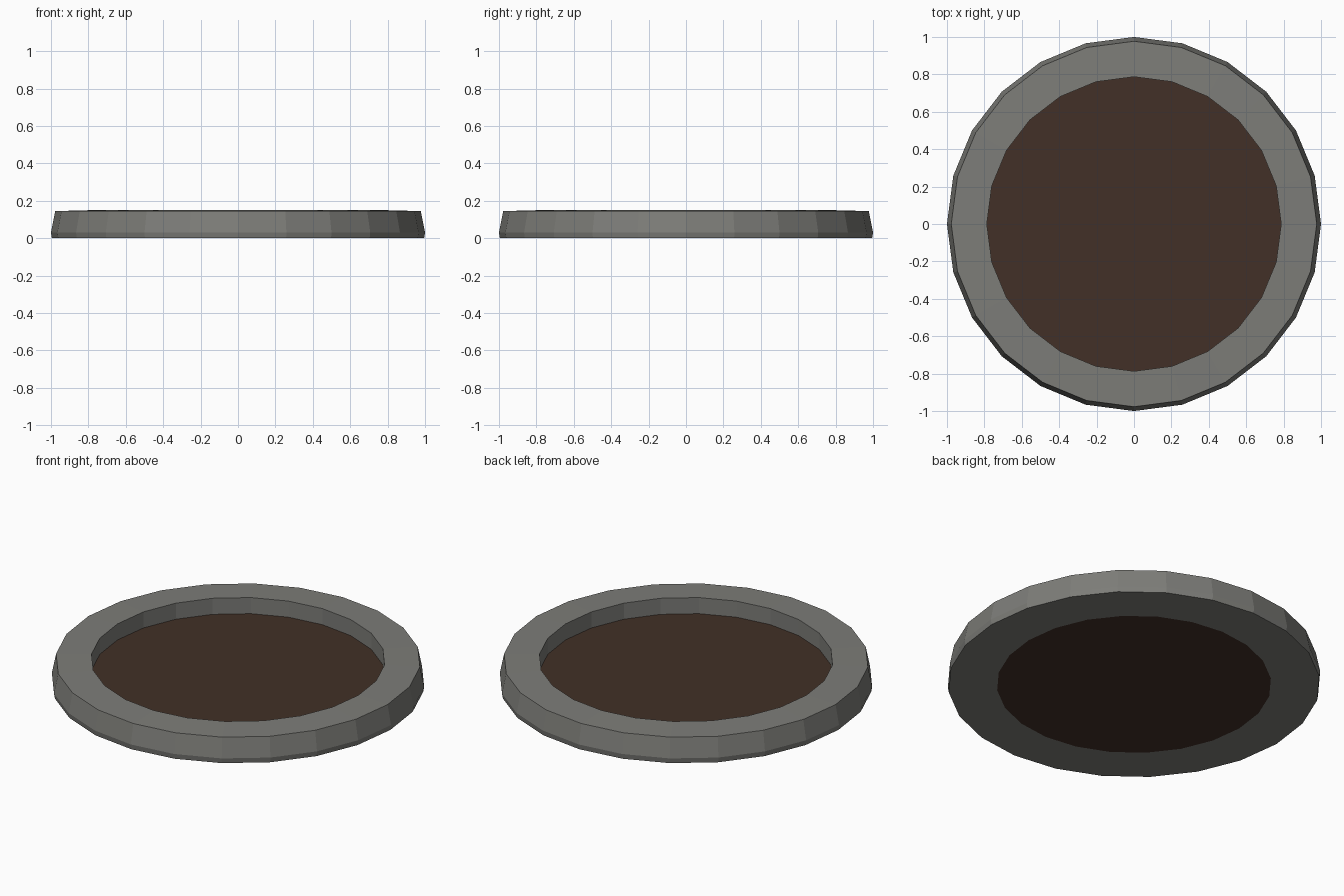
import bpy, bmesh, math

if "Cube" in bpy.data.objects:
    bpy.data.objects.remove(bpy.data.objects["Cube"])

SIDES = 24

def material(name, rgb):
    m = bpy.data.materials.new(name)
    m.diffuse_color = (*rgb, 1)
    m.use_nodes = True
    m.node_tree.nodes["Principled BSDF"].inputs["Base Color"].default_value = m.diffuse_color
    return m

def lathe(name, profile, mat, closed=False, caps=False):
    """Spin (radius, z) points around the z axis into flat-faced rings."""
    bm = bmesh.new()
    rings = []
    for r, z in profile:
        rings.append([bm.verts.new((r * math.cos(i * math.tau / SIDES),
                                    r * math.sin(i * math.tau / SIDES), z))
                      for i in range(SIDES)])
    pairs = list(zip(rings, rings[1:]))
    if closed:
        pairs.append((rings[-1], rings[0]))
    for a, b in pairs:
        for i in range(SIDES):
            j = (i + 1) % SIDES
            bm.faces.new((a[i], a[j], b[j], b[i]))
    if caps:
        bm.faces.new(rings[0])
        bm.faces.new(rings[-1])
    bmesh.ops.recalc_face_normals(bm, faces=bm.faces)
    mesh = bpy.data.meshes.new(name)
    bm.to_mesh(mesh)
    bm.free()
    mesh.materials.append(mat)
    obj = bpy.data.objects.new(name, mesh)
    bpy.context.collection.objects.link(obj)
    return obj

stone = material("grey stone", (0.205, 0.205, 0.19))
soil = material("brown soil", (0.054, 0.030, 0.020))

# Stone rim with tapered outer wall and recessed centre
lathe("stone_rim", [(0.735, 0.0), (0.995, 0.0), (1.0, 0.03), (0.977, 0.145),
                    (0.787, 0.15), (0.787, 0.055)], stone, closed=True)

# Soil plug filling the recess
lathe("soil_bed", [(0.735, 0.0), (0.787, 0.055)], soil, caps=True)
